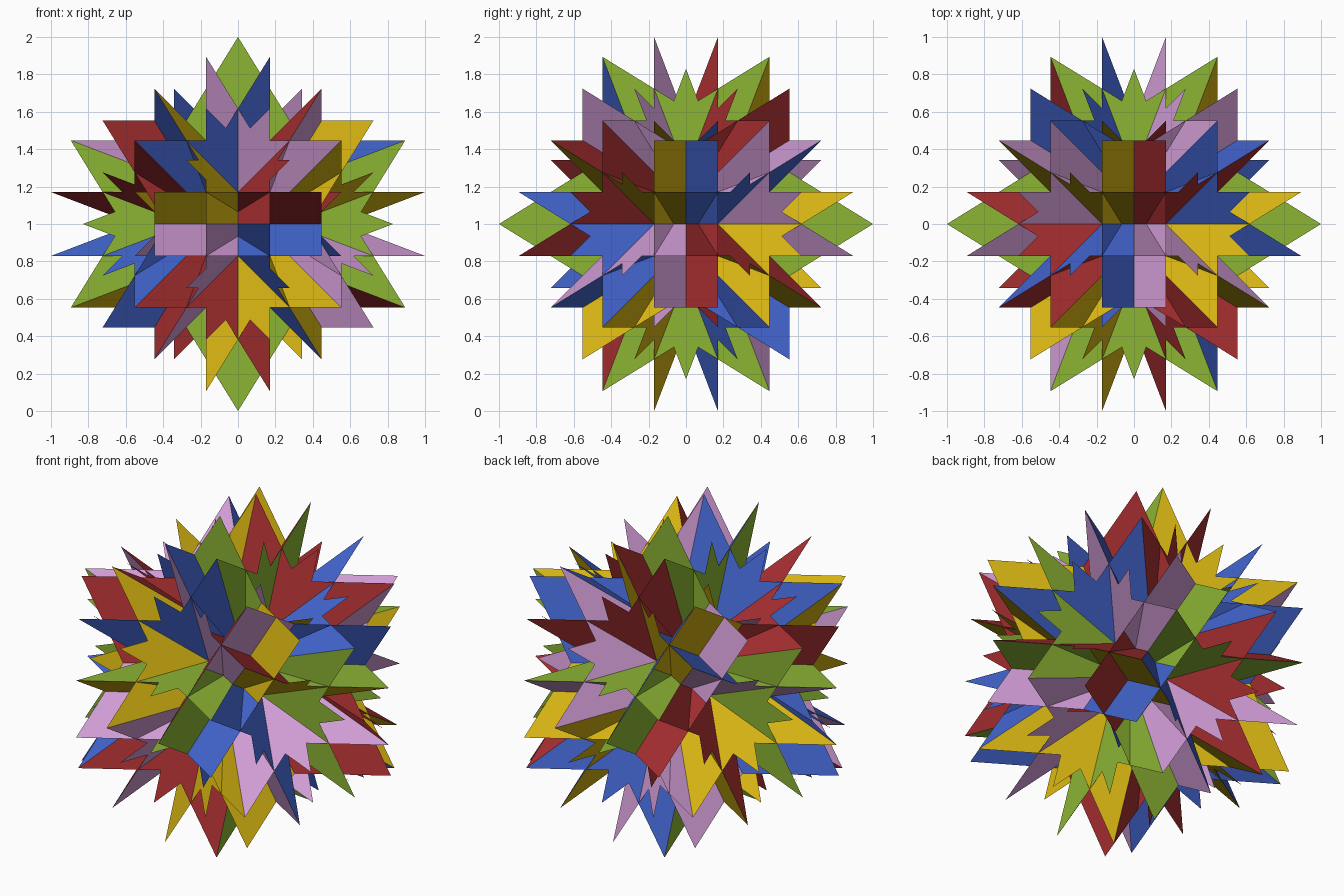
import bpy
import math
from mathutils import Vector

cube = bpy.data.objects.get("Cube")
if cube:
    bpy.data.objects.remove(cube, do_unlink=True)

PHI = (1 + math.sqrt(5)) / 2
INV = 1 / PHI
UNIT = 1 / (2 + 3 * PHI - 1)        # distance of every plate from the centre
CENTRE = Vector((0, 0, 1))

# One quarter of the eight-pointed plate outline: (across, along)
QUARTER = [
    (3 * PHI, 0),                    # short side point
    (3 * PHI - 1, INV ** 2),         # notch
    (2 * PHI ** 2, PHI ** 2),        # corner point
    (PHI ** 2, PHI),                 # notch
    (0, 1 + 3 * PHI),                # long end point
]


def star_outline():
    """Mirror the quarter into a full star outline."""
    half = QUARTER + [(-x, y) for x, y in QUARTER[-2::-1]]
    return half + [(x, -y) for x, y in half[-2:0:-1]]


def linear(rgb):
    return [((c / 255 + 0.055) / 1.055) ** 2.4 for c in rgb] + [1]


def make_material(name, rgb):
    mat = bpy.data.materials.new(name)
    mat.use_nodes = True
    mat.diffuse_color = linear(rgb)
    node = next(n for n in mat.node_tree.nodes if n.type == 'BSDF_PRINCIPLED')
    node.inputs["Base Color"].default_value = linear(rgb)
    return mat


def star_set(name, rgb, axes):
    """Six star plates lying on the sides of a small cube with these axes."""
    verts, faces = [], []
    for i in range(3):
        normal, along, across = axes[i], axes[i - 1], axes[(i + 1) % 3]
        for side in (1, -1):
            ring = [normal * side + across * x + along * y
                    for x, y in star_outline()]
            if across.cross(along).dot(normal) * side < 0:
                ring.reverse()
            faces.append(range(len(verts), len(verts) + len(ring)))
            verts += [p * (1 / (1 + 3 * PHI)) + CENTRE for p in ring]
    mesh = bpy.data.meshes.new(name)
    mesh.from_pydata(verts, [], [list(f) for f in faces])
    mesh.materials.append(make_material(name.split("_")[0], rgb))
    mesh.update()
    obj = bpy.data.objects.new(name, mesh)
    bpy.context.collection.objects.link(obj)


def tilted_axes(sx, sy, sz):
    """Cube axes turned about one body diagonal."""
    base = [(PHI, -INV, 1), (1, PHI, -INV), (-INV, 1, PHI)]
    return [Vector((a * sx, b * sy, c * sz)) / 2 for a, b, c in base]


# Upright set of plates
star_set("green_star_plates", (140, 180, 52),
         [Vector((0, 0, 1)), Vector((0, 1, 0)), Vector((1, 0, 0))])

# Four tilted sets, one for each body diagonal
star_set("yellow_star_plates", (212, 178, 18), tilted_axes(1, 1, 1))
star_set("red_star_plates", (165, 46, 48), tilted_axes(-1, 1, 1))
star_set("blue_star_plates", (66, 100, 205), tilted_axes(1, -1, 1))
star_set("pink_star_plates", (208, 155, 212), tilted_axes(1, 1, -1))
